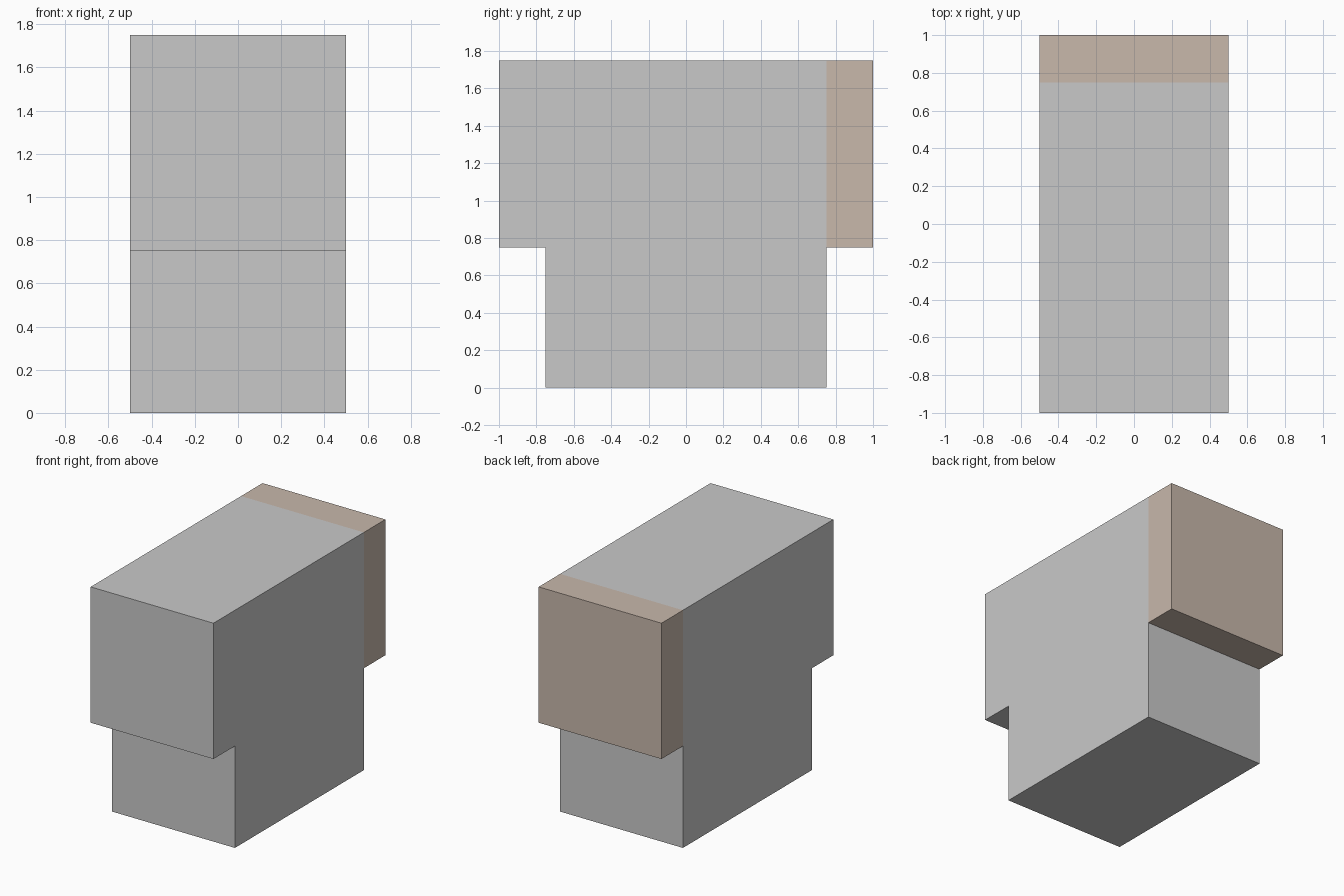
import bpy, bmesh

if "Cube" in bpy.data.objects:
    bpy.data.objects.remove(bpy.data.objects["Cube"])


def material(name, rgb):
    m = bpy.data.materials.new(name)
    m.diffuse_color = (*rgb, 1.0)
    m.use_nodes = True
    m.node_tree.nodes["Principled BSDF"].inputs["Base Color"].default_value = m.diffuse_color
    return m


# T-shaped side profile (y, z), extruded across the width
half = [(0.75, 0.0), (0.75, 0.75), (1.0, 0.75), (1.0, 1.75)]
profile = half + [(-y, z) for y, z in reversed(half)]

bm = bmesh.new()
face = bm.faces.new([bm.verts.new((-0.5, y, z)) for y, z in profile])
ext = bmesh.ops.extrude_face_region(bm, geom=[face])
verts = [g for g in ext["geom"] if isinstance(g, bmesh.types.BMVert)]
bmesh.ops.translate(bm, verts=verts, vec=(1.0, 0, 0))

# Cut along the colour border at the back overhang
bmesh.ops.bisect_plane(bm, geom=bm.verts[:] + bm.edges[:] + bm.faces[:],
                       dist=1e-5, plane_co=(0, 0.75, 0), plane_no=(0, 1, 0))
bmesh.ops.recalc_face_normals(bm, faces=bm.faces)

# Tan back overhang, grey elsewhere
for f in bm.faces:
    f.material_index = int(f.calc_center_median().y > 0.76)

mesh = bpy.data.meshes.new("stepped_block")
bm.to_mesh(mesh)
bm.free()
mesh.materials.append(material("light_grey", (0.584, 0.584, 0.584)))
mesh.materials.append(material("pale_tan", (0.578, 0.479, 0.407)))
bpy.context.collection.objects.link(bpy.data.objects.new("stepped_block", mesh))
